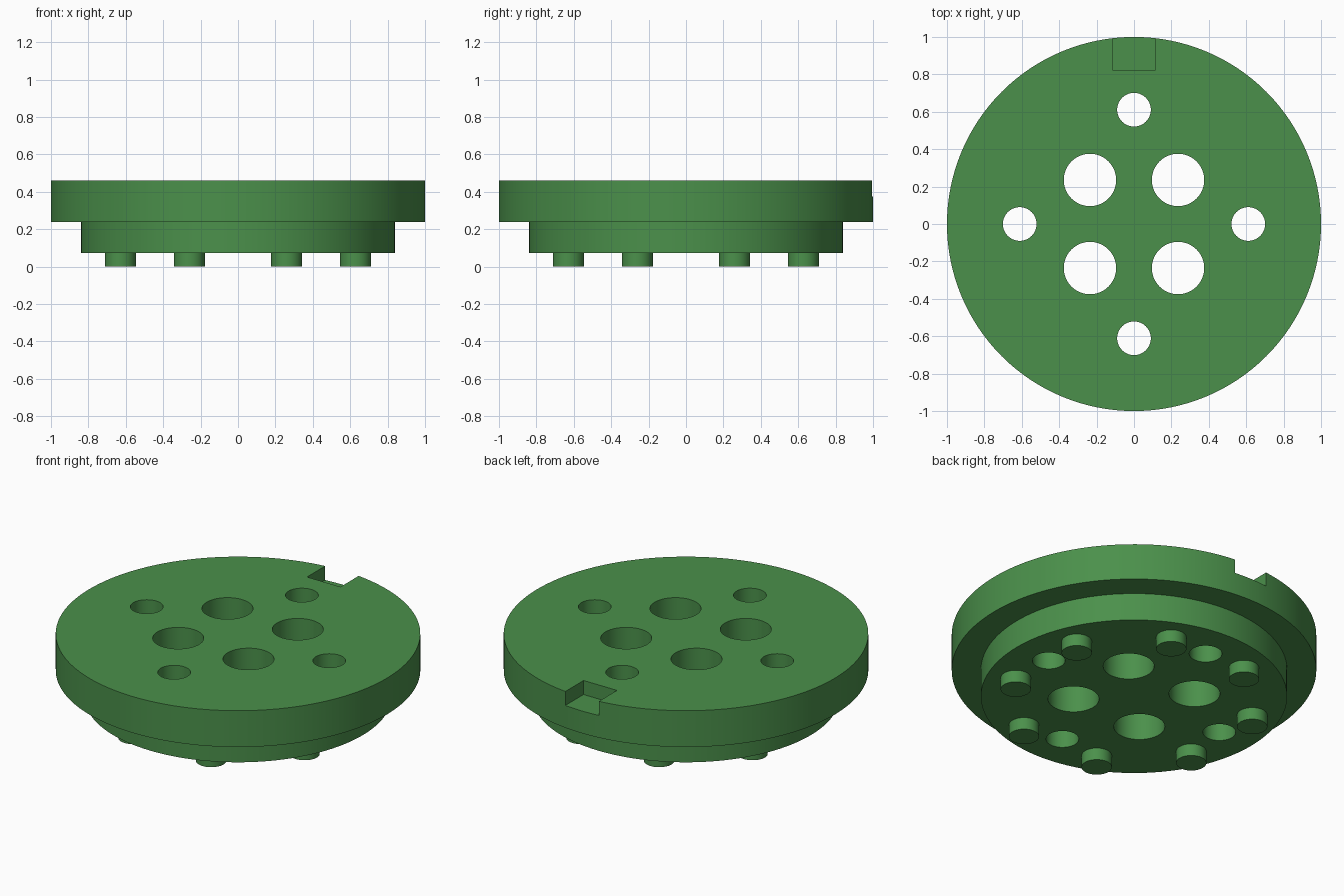
import bpy, math

if "Cube" in bpy.data.objects:
    bpy.data.objects.remove(bpy.data.objects["Cube"])

green = bpy.data.materials.new("green")
green.diffuse_color = (0.07, 0.28, 0.07, 1)
green.use_nodes = True
green.node_tree.nodes["Principled BSDF"].inputs["Base Color"].default_value = green.diffuse_color


def smooth(obj):
    bpy.ops.object.select_all(action='DESELECT')
    obj.select_set(True)
    bpy.context.view_layer.objects.active = obj
    bpy.ops.object.shade_smooth_by_angle(angle=math.radians(30))


def cylinder(name, x, y, r, z0, z1, sides=64):
    bpy.ops.mesh.primitive_cylinder_add(vertices=sides, radius=r, depth=z1 - z0,
                                        location=(x, y, (z0 + z1) / 2))
    obj = bpy.context.object
    obj.name = name
    obj.data.materials.append(green)
    return obj


def lathe(name, profile, sides=128):
    # solid of revolution from (radius, height) points, capped at both ends
    n = len(profile)
    verts = [(r * math.cos(math.tau * i / sides), r * math.sin(math.tau * i / sides), z)
             for i in range(sides) for r, z in profile]
    faces = []
    for i in range(sides):
        a, b = i * n, (i + 1) % sides * n
        faces += [(a + k, b + k, b + k + 1, a + k + 1) for k in range(n - 1)]
    faces.append([i * n for i in reversed(range(sides))])
    faces.append([i * n + n - 1 for i in range(sides)])
    mesh = bpy.data.meshes.new(name)
    mesh.from_pydata(verts, [], faces)
    mesh.materials.append(green)
    obj = bpy.data.objects.new(name, mesh)
    bpy.context.collection.objects.link(obj)
    return obj


# Stepped round body
body = lathe("stepped_disc", [(0.84, 0.073), (0.84, 0.24), (1.0, 0.24), (1.0, 0.46)])

# Four large holes, four small holes, and the rim notch
cutters = []
for i in range(4):
    a = math.pi / 2 * i
    d = a + math.pi / 4
    cutters.append(cylinder("large_hole_cutter", 0.333 * math.cos(d), 0.333 * math.sin(d),
                            0.14, -0.2, 0.7))
    cutters.append(cylinder("small_hole_cutter", 0.611 * math.cos(a), 0.611 * math.sin(a),
                            0.09, -0.2, 0.7))
bpy.ops.mesh.primitive_cube_add(size=1, location=(0, 0.97, 0.475))
notch = bpy.context.object
notch.name = "notch_cutter"
notch.scale = (0.224, 0.3, 0.2)
cutters.append(notch)

for c in cutters:
    mod = body.modifiers.new("cut", 'BOOLEAN')
    mod.operation = 'DIFFERENCE'
    mod.solver = 'EXACT'
    mod.object = c
bpy.context.view_layer.objects.active = body
for mod in list(body.modifiers):
    bpy.ops.object.modifier_apply(modifier=mod.name)
for c in cutters:
    bpy.data.objects.remove(c, do_unlink=True)
smooth(body)

# Ring of eight locating pegs underneath
for i in range(8):
    a = math.radians(22.5 + 45 * i)
    smooth(cylinder("peg", 0.68 * math.cos(a), 0.68 * math.sin(a), 0.083, 0, 0.075, 48))
